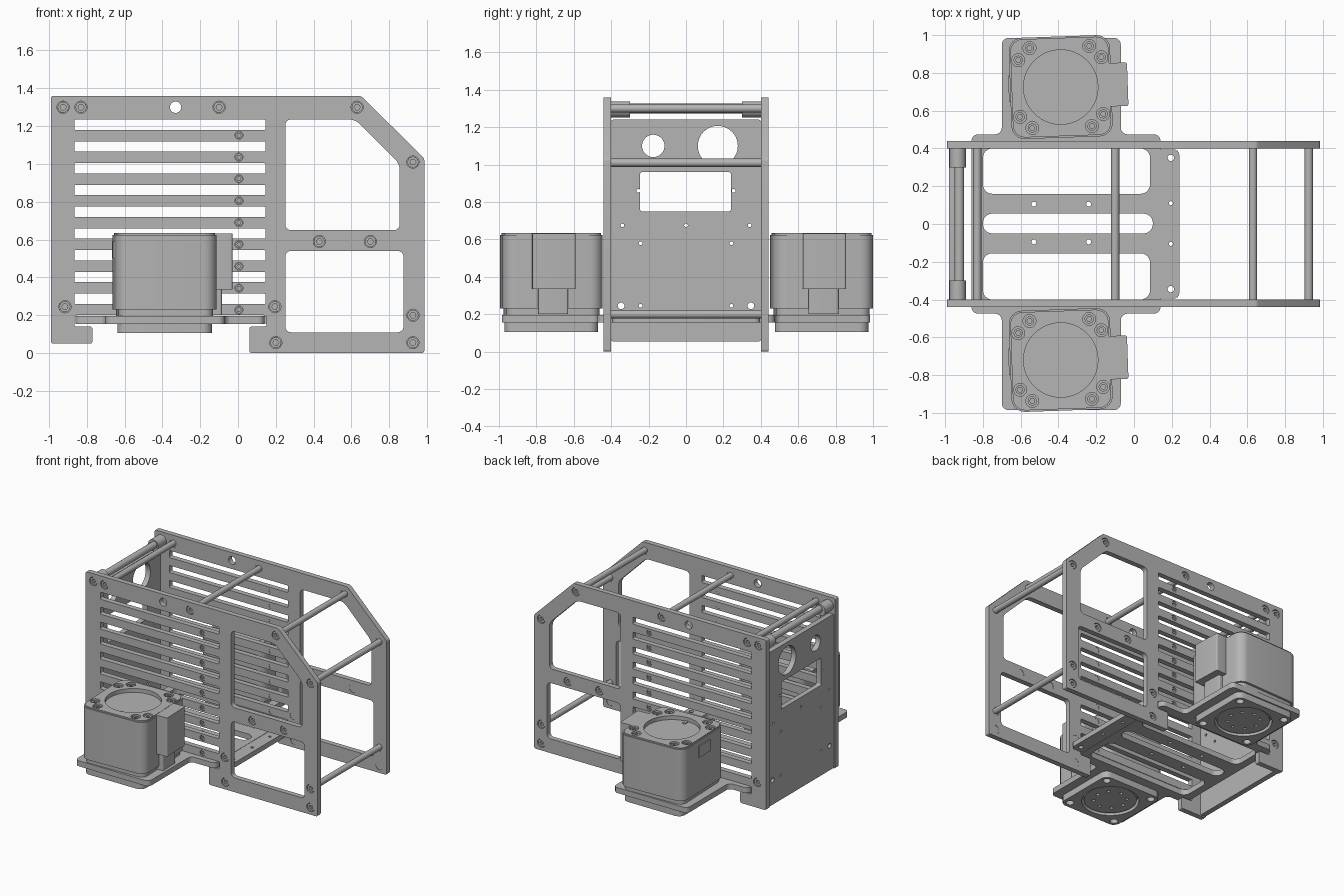
import bpy, bmesh, math
from mathutils import Matrix, Vector

cube = bpy.data.objects.get("Cube")
if cube:
    bpy.data.objects.remove(cube, do_unlink=True)

grey = bpy.data.materials.new("machined_grey")
grey.use_nodes = True
grey.diffuse_color = (0.46, 0.46, 0.46, 1)
grey.node_tree.nodes["Principled BSDF"].inputs["Base Color"].default_value = (0.46, 0.46, 0.46, 1)

# Drawing planes: flat is xy, side is xz (depth to the front), end is yz (depth along x)
FLAT = Matrix.Identity(4)
SIDE = Matrix.Rotation(math.pi / 2, 4, 'X')
END = Matrix(((0, 0, 1, 0), (1, 0, 0, 0), (0, 1, 0, 0), (0, 0, 0, 1)))


def circle(x, y, r, n=32):
    return [(x + r * math.cos(2 * math.pi * i / n), y + r * math.sin(2 * math.pi * i / n)) for i in range(n)]


def rounded(points, r, steps=6):
    """Polygon with softened corners."""
    out = []
    for i, p in enumerate(points):
        c = Vector(p)
        a, b = Vector(points[i - 1]) - c, Vector(points[(i + 1) % len(points)]) - c
        a = c + a.normalized() * min(r, a.length * 0.49)
        b = c + b.normalized() * min(r, b.length * 0.49)
        for k in range(steps + 1):
            t = k / steps
            w0, w1, w2 = (1 - t) ** 2, 1.414 * t * (1 - t), t * t
            out.append(tuple((a * w0 + c * w1 + b * w2) / (w0 + w1 + w2)))
    return out


def rect(x0, x1, y0, y1, r=0.01):
    return rounded([(x0, y0), (x1, y0), (x1, y1), (x0, y1)], r)


def plate(name, loops, lo, hi, frame=FLAT):
    """Outline with holes, extruded from lo to hi along the frame's depth."""
    lo, hi = min(lo, hi), max(lo, hi)
    curve = bpy.data.curves.new(name, 'CURVE')
    curve.dimensions, curve.fill_mode = '2D', 'BOTH'
    curve.extrude = (hi - lo) / 2
    for loop in loops:
        s = curve.splines.new('POLY')
        s.points.add(len(loop) - 1)
        for p, q in zip(s.points, loop):
            p.co = (q[0], q[1], 0, 1)
        s.use_cyclic_u = True
    temp = bpy.data.objects.new(name + "_curve", curve)
    mesh = bpy.data.meshes.new_from_object(temp)
    bpy.data.objects.remove(temp)
    bpy.data.curves.remove(curve)
    bm = bmesh.new()
    bm.from_mesh(mesh)
    bmesh.ops.remove_doubles(bm, verts=bm.verts, dist=0.0001)
    bm.transform(frame @ Matrix.Translation((0, 0, (lo + hi) / 2)))
    bmesh.ops.recalc_face_normals(bm, faces=bm.faces)
    bm.to_mesh(mesh)
    bm.free()
    mesh.shade_smooth()
    mesh.set_sharp_from_angle(angle=math.radians(30))
    mesh.materials.clear()
    mesh.materials.append(grey)
    obj = bpy.data.objects.new(name, mesh)
    bpy.context.collection.objects.link(obj)
    return obj


def screw(name, x, y, r, bottom, top, frame):
    """Recessed screw: solid base with a socket ring."""
    mid = bottom + (top - bottom) * 0.4
    plate(name + "_base", [circle(x, y, r, 20)], bottom, mid, frame)
    plate(name + "_socket", [circle(x, y, r * 0.9, 20), circle(x, y, r * 0.5, 6)], mid, top, frame)


# Side plates with vent slots, windows and screws
side_outline = rounded([(-0.99, 0.05), (-0.77, 0.05), (-0.77, 0.14), (-0.865, 0.14), (-0.865, 0.2),
                        (0.15, 0.2), (0.15, 0.14), (0.06, 0.14), (0.06, 0), (0.985, 0),
                        (0.985, 1.03), (0.65, 1.36), (-0.99, 1.36)], 0.012)
upper_window = rounded([(0.25, 0.65), (0.855, 0.65), (0.855, 1.0), (0.62, 1.235), (0.25, 1.235)], 0.03)
slots = [rect(-0.865, 0.145, 1.18 - 0.115 * i, 1.234 - 0.115 * i, 0.006) for i in range(9)]
big = [(-0.925, 1.3), (-0.83, 1.3), (-0.1, 1.3), (0.63, 1.3), (0.925, 1.01), (0.925, 0.2),
       (0.925, 0.055), (0.2, 0.055), (0.195, 0.245), (-0.915, 0.245), (0.43, 0.59), (0.7, 0.59)]
small = [(0.005, 1.152 - 0.1155 * i) for i in range(9)]
side_loops = [side_outline, upper_window, rect(0.25, 0.875, 0.11, 0.54, 0.03), circle(-0.33, 1.3, 0.03)]
side_loops += slots + [circle(x, z, 0.032) for x, z in big] + [circle(x, z, 0.021, 20) for x, z in small]
for label, s in (("front", 1), ("back", -1)):
    plate(label + "_side_plate", side_loops, s * 0.4, s * 0.44, SIDE)
    for x, z in big:
        screw(label + "_frame_screw", x, z, 0.032, s * 0.402, s * 0.435, SIDE)
    for x, z in small:
        screw(label + "_vent_screw", x, z, 0.021, s * 0.402, s * 0.435, SIDE)
    plate(label + "_spacer", [circle(-0.933, 1.295, 0.043)], s * 0.3, s * 0.4, SIDE)

# Cross rods
for x, z in big[:6]:
    plate("cross_rod", [circle(x, z, 0.026 if x < -0.9 else 0.022, 24)], -0.405, 0.405, SIDE)

# End panel with port openings
panel = [rect(-0.4, 0.4, 0.055, 1.24), circle(-0.175, 1.1, 0.06), circle(0.17, 1.1, 0.107, 40),
         rect(-0.245, 0.24, 0.75, 0.96), circle(0, 0.675, 0.01, 12)]
for s in (-1, 1):
    panel += [circle(s * y, z, r, 16) for y, z, r in
              ((0.255, 0.86, 0.01), (0.34, 0.675, 0.01), (0.243, 0.58, 0.01), (0.243, 0.245, 0.01), (0.347, 0.245, 0.018))]
plate("end_panel", panel, -0.98, -0.94, END)

# Base plate carrying both motors
half = [(-0.86, 0.475), (-0.7, 0.475), (-0.7, 0.985), (-0.07, 0.985), (-0.07, 0.475), (0.14, 0.475)]
base = [rounded(half + [(x, -y) for x, y in reversed(half)], 0.035),
        rect(-0.8, 0.1, -0.05, 0.055, 0.05), rect(-0.8, 0.085, 0.16, 0.4, 0.05), rect(-0.8, 0.085, -0.4, -0.155, 0.05)]
base += [circle(x, y, 0.013, 16) for x in (-0.53, -0.24) for y in (-0.095, 0.105)]
plate("base_plate", base, 0.155, 0.197)
plate("base_end_strip", [rect(0.1, 0.24, -0.395, 0.395, 0.03)] +
      [circle(0.195, y, r, 16) for y, r in ((-0.345, 0.017), (-0.105, 0.011), (0.11, 0.011), (0.35, 0.017))], 0.157, 0.195)

# Motors, both turned slightly the same way
for label, y in (("front", -0.72), ("back", 0.725)):
    at = Matrix.Translation((-0.388, y, 0)) @ Matrix.Rotation(math.radians(2), 4, 'Z')
    body = rect(-0.268, 0.268, -0.268, 0.268, 0.07)
    heads = [(sx * a, sy * b) for sx in (-1, 1) for sy in (-1, 1) for a, b in ((0.158, 0.212), (0.22, 0.15))]
    plate(label + "_motor_body", [body], 0.23, 0.605, at)
    plate(label + "_motor_cap", [body, circle(0, 0, 0.197, 64)] + [circle(a, b, 0.034) for a, b in heads], 0.605, 0.625, at)
    plate(label + "_motor_cap_edge", [rect(-0.26, 0.26, -0.26, 0.26, 0.065), circle(0, 0, 0.197, 64)] +
          [circle(a, b, 0.034) for a, b in heads], 0.625, 0.635, at)
    for a, b in heads:
        screw(label + "_motor_screw", a, b, 0.027, 0.6, 0.627, at)
    plate(label + "_motor_key", [rect(-0.012, 0.012, -0.19, -0.15, 0.005)], 0.604, 0.612, at)
    plate(label + "_motor_connector", [rect(0.25, 0.355, -0.112, 0.118)], 0.335, 0.633, at)
    plate(label + "_motor_cable", [rect(0.24, 0.3, -0.08, 0.08)], 0.2, 0.335, at)
    plate(label + "_motor_socket", [rect(-0.276, -0.26, -0.07, 0.07, 0.004)], 0.5, 0.59, at)
    plate(label + "_motor_foot", [rect(-0.25, 0.25, -0.25, 0.25, 0.05)], 0.195, 0.231, at)
    # Underside flange with a recessed output disc
    flat = Matrix.Translation((-0.388, y, 0))
    corners = [(a, b) for a in (-0.2, 0.2) for b in (-0.2, 0.2)]
    plate(label + "_flange", [rect(-0.25, 0.25, -0.25, 0.25, 0.05), circle(0, 0, 0.2, 48)] +
          [circle(a, b, 0.028, 20) for a, b in corners], 0.105, 0.156, flat)
    plate(label + "_output_disc", [circle(0, 0, 0.185, 48)] +
          [circle(*p, 0.013, 12) for p in circle(0, 0, 0.115, 8)], 0.115, 0.156, flat)
